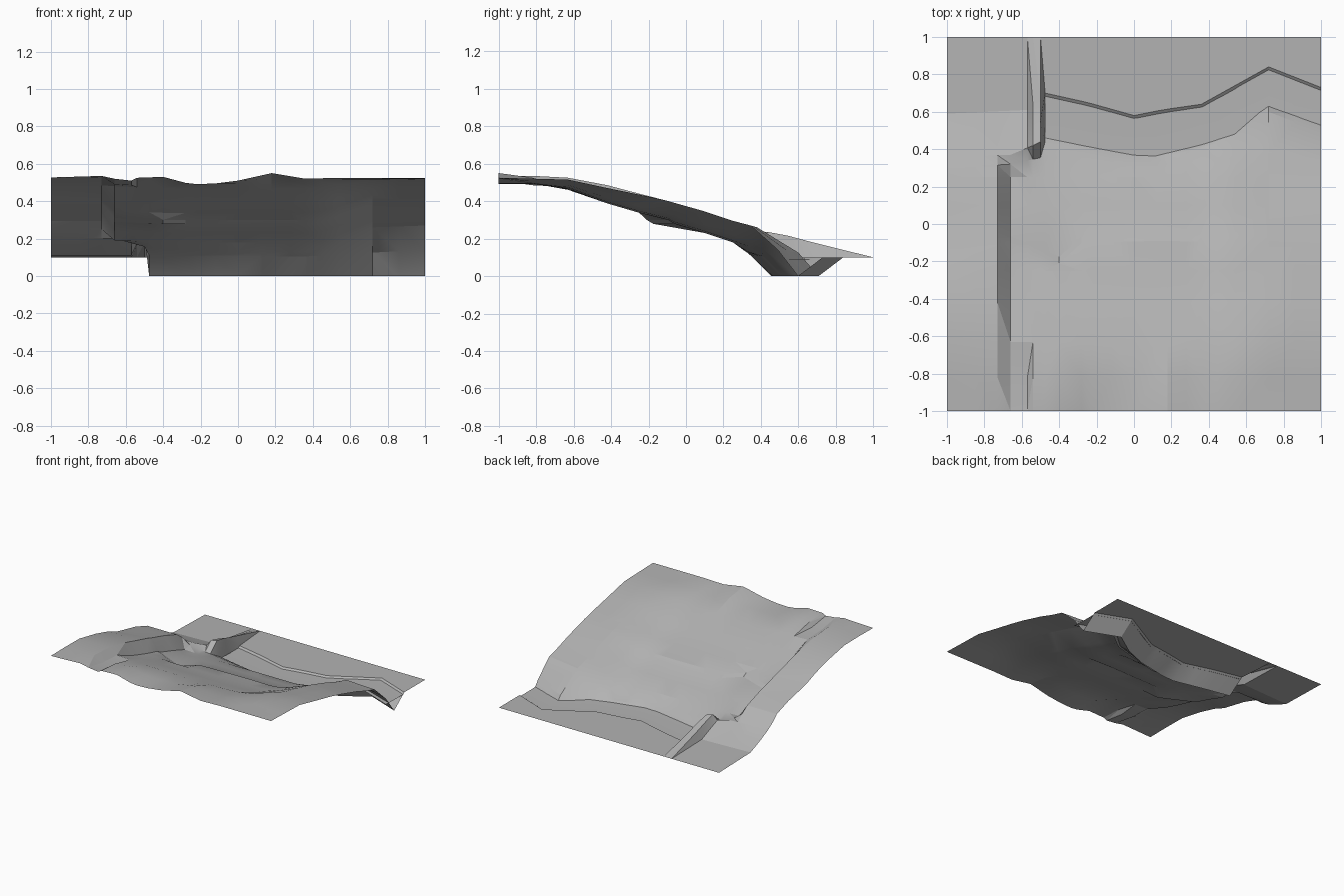
import bpy, bmesh

if "Cube" in bpy.data.objects:
    bpy.data.objects.remove(bpy.data.objects["Cube"])


def sample(points, x):
    """Piecewise-linear lookup in a list of (x, value)."""
    if x <= points[0][0]:
        return points[0][1]
    for (x0, v0), (x1, v1) in zip(points, points[1:]):
        if x <= x1:
            return v0 + (v1 - v0) * (x - x0) / (x1 - x0)
    return points[-1][1]


def basin(left, inner, right, tilt=0.0):
    """Cross-section: left terrace, steep step, valley floor, right shoulder."""
    return [(-1, left), (-.73, left), (-.66, inner + .01), (-.4, inner),
            (.1, inner - tilt), (.42, inner), (.54, inner + .35 * (right - inner)),
            (.72, right), (1, right)]


def flat(y):
    return [(-1, y), (1, y)]


def loft(name, rows, xs, color):
    """Sheet through rows of (plan line, height line), sampled at xs."""
    bm = bmesh.new()
    grid = [[bm.verts.new((x, sample(plan, x), sample(height, x))) for x in xs]
            for plan, height in rows]
    for a, b in zip(grid, grid[1:]):
        for i in range(len(xs) - 1):
            bm.faces.new((a[i], a[i + 1], b[i + 1], b[i]))
    bmesh.ops.triangulate(bm, faces=bm.faces[:], quad_method='SHORT_EDGE')
    mesh = bpy.data.meshes.new(name)
    bm.to_mesh(mesh)
    bm.free()
    mat = bpy.data.materials.new(name + "_grey")
    mat.diffuse_color = color
    mat.use_nodes = True
    mat.node_tree.nodes["Principled BSDF"].inputs["Base Color"].default_value = mat.diffuse_color
    mesh.materials.append(mat)
    ob = bpy.data.objects.new(name, mesh)
    bpy.context.collection.objects.link(ob)
    bpy.ops.object.select_all(action='DESELECT')
    bpy.context.view_layer.objects.active = ob
    ob.select_set(True)
    bpy.ops.object.shade_smooth_by_angle(angle=0.3)
    return ob


# Stations across the plot
stations = [-1, -.85, -.73, -.66, -.57, -.54, -.50, -.475, -.4, -.28, -.22, -.12, 0,
            .12, .18, .28, .36, .45, .54, .72, .86, 1]

# Channel edges and bed seen from above
inner_bank = [(-1, .36), (-.66, .37), (-.54, .42), (-.50, .44), (-.475, .44),
              (-.25, .40), (0, .355), (.12, .35), (.36, .41), (.54, .46),
              (.72, .60), (1, .49)]
outer_bank = [(-1, .59), (-.57, .61), (-.475, .70), (-.25, .65), (0, .58),
              (.15, .61), (.36, .64), (.72, .84), (1, .73)]
bed = [(x, .55 * sample(inner_bank, x) + .45 * sample(outer_bank, x)) for x in stations]
shelf = [(-1, .30), (-.66, .32), (-.475, .36), (-.25, .35), (0, .315),
         (.36, .33), (.72, .38), (1, .345)]
# Low step winding across the valley floor
step_top = [(-1, -.16), (-.66, -.10), (-.4, -.21), (-.28, -.10), (.15, -.09), (1, -.11)]
step_foot = [(x, y + .035) for x, y in step_top]

# Contour rows from the front rim down to the far flat
rows = [
    (flat(-1), [(-1, .525), (-.73, .535), (-.66, .52), (-.57, .51), (-.54, .525),
                (-.4, .53), (-.25, .49), (-.12, .495), (0, .51), (.18, .55),
                (.36, .52), (.54, .525), (1, .525)]),
    (flat(-.82), [(-1, .527), (-.73, .535), (-.66, .49), (-.57, .485), (-.54, .515),
                  (-.4, .525), (-.25, .49), (0, .495), (.12, .515), (.18, .525),
                  (.36, .495), (.54, .515), (1, .52)]),
    (flat(-.63), basin(.525, .47, .515, .01)),
    (flat(-.42), basin(.485, .388, .47)),
    (flat(-.25), basin(.44, .338, .435)),
    (step_top, basin(.405, .300, .403)),
    (step_foot, basin(.393, .279, .393)),
    (flat(.1), basin(.345, .230, .345)),
    (flat(.25), basin(.295, .180, .295)),
    (shelf, [(-1, .25), (-.73, .25), (-.66, .20), (-.475, .15), (-.25, .135),
             (.36, .13), (.54, .18), (.72, .26), (1, .27)]),
    (inner_bank, [(-1, .21), (-.66, .20), (-.57, .19), (-.54, .235), (-.50, .235),
                  (-.475, .11), (-.25, .105), (.36, .105), (.54, .11),
                  (.72, .125), (1, .14)]),
    (bed, [(-1, .16), (-.57, .155), (-.54, .21), (-.50, .215), (-.475, 0), (1, 0)]),
    (outer_bank, [(-1, .11), (-.57, .11), (-.54, .17), (-.50, .18), (-.475, .10), (1, .10)]),
    (flat(1), flat(.10)),
]
grey = (.45, .45, .45, 1)
loft("river_valley_terrain", rows, stations, grey)

# Water sheet lying in the channel just below the outer bank
water_far = [(x, y - .015) for x, y in outer_bank]
loft("river_water", [(inner_bank, flat(.092)), (bed, flat(.088)), (water_far, flat(.088))],
     [x for x in stations if x >= -.475], grey)
